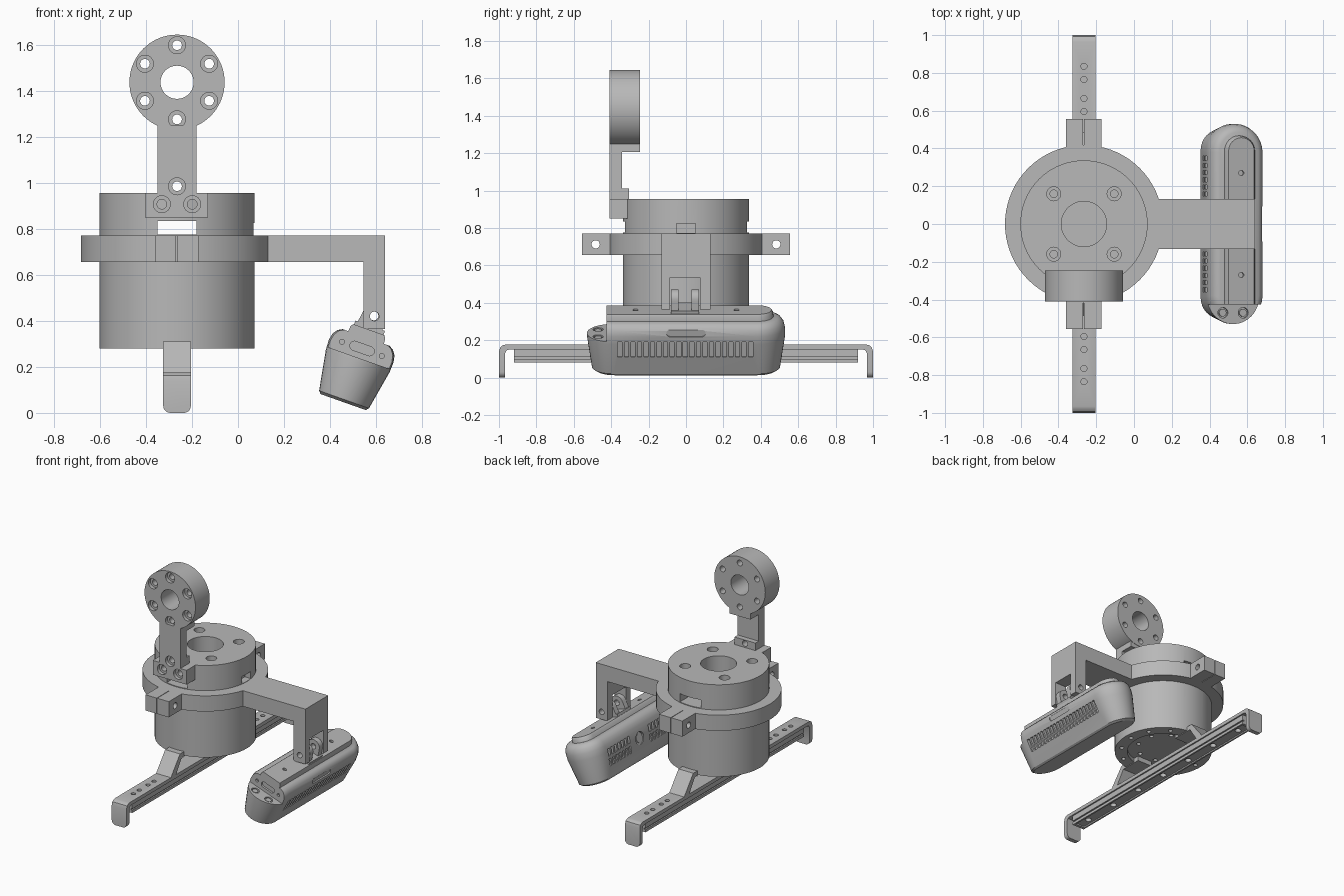
import bpy, bmesh, math
from mathutils import Matrix

if "Cube" in bpy.data.objects:
    bpy.data.objects.remove(bpy.data.objects["Cube"])

grey = bpy.data.materials.new("plain grey")
grey.use_nodes = True
grey.diffuse_color = (0.48, 0.48, 0.48, 1)
grey.node_tree.nodes["Principled BSDF"].inputs["Base Color"].default_value = grey.diffuse_color
PARTS = []
CX = -0.265  # axis of the main cylinder


# ---- 2D outlines ----
def circle(x, y, r, n=24):
    return [(x + r * math.cos(2 * math.pi * i / n), y + r * math.sin(2 * math.pi * i / n)) for i in range(n)]


def rect(x0, x1, y0, y1):
    return [(x0, y0), (x1, y0), (x1, y1), (x0, y1)]


def stadium(hw, hl, y=0, n=16):
    pts = []
    for sign in (1, -1):
        for i in range(n + 1):
            a = math.pi * i / n
            pts.append((sign * hw * math.cos(a), y + sign * (hl - hw + hw * math.sin(a))))
    return pts


# ---- solids: each is a list of 3D rings ----
def prism(axis, pts, a, b):
    place = {"x": lambda p, t: (t, p[0], p[1]),
             "y": lambda p, t: (p[0], t, p[1]),
             "z": lambda p, t: (p[0], p[1], t)}[axis]
    return [[place(p, t) for p in pts] for t in (a, b)]


def box(x0, x1, y0, y1, z0, z1):
    return prism("z", rect(x0, x1, y0, y1), z0, z1)


def mesh_object(name, solids):
    bm = bmesh.new()
    for rings in solids:
        vs = [[bm.verts.new(c) for c in ring] for ring in rings]
        for lo, hi in zip(vs, vs[1:]):
            for i in range(len(lo)):
                j = (i + 1) % len(lo)
                bm.faces.new((lo[i], lo[j], hi[j], hi[i]))
        bm.faces.new(vs[0][::-1])
        bm.faces.new(vs[-1])
    bmesh.ops.recalc_face_normals(bm, faces=bm.faces)
    me = bpy.data.meshes.new(name)
    bm.to_mesh(me)
    bm.free()
    ob = bpy.data.objects.new(name, me)
    bpy.context.collection.objects.link(ob)
    return ob


def part(name, solids, *cuts, matrix=None):
    """Make a part, carve each group of cutters out of it, then place it."""
    ob = mesh_object(name, solids)
    ob.data.materials.append(grey)
    bpy.context.view_layer.objects.active = ob
    for group in cuts:
        cutter = mesh_object("cutter", group)
        cutter.hide_render = True
        mod = ob.modifiers.new("cut", "BOOLEAN")
        mod.operation, mod.solver, mod.object = "DIFFERENCE", "EXACT", cutter
        bpy.ops.object.modifier_apply(modifier=mod.name)
        bpy.data.objects.remove(cutter)
    if matrix:
        ob.matrix_world = matrix
    PARTS.append(ob)
    return ob


def holes(axis, spots, r, a, b):
    return [prism(axis, circle(x, y, r), a, b) for x, y in spots]


def ring_spots(x, y, r, n, start=0):
    return circle(x, y, r, n) if not start else [
        (x + r * math.cos(start + 2 * math.pi * i / n), y + r * math.sin(start + 2 * math.pi * i / n))
        for i in range(n)]


# ---- main cylinder with bore, bolt holes, cross slot and recessed base ----
bolts = [(CX + sx * 0.16, sy * 0.16) for sx in (1, -1) for sy in (1, -1)]
part("main_cylinder", [prism("z", circle(CX, 0, 0.337, 72), 0.28, 0.955)],
     [prism("z", circle(CX, 0, 0.12, 48), 0.845, 1)] + holes("z", bolts, 0.037, 0.91, 1),
     holes("z", bolts, 0.02, 0.85, 1),
     [box(-0.35, -0.18, -0.5, 0.5, 0.775, 0.835)],
     [box(0.02, 0.2, -0.05, 0.05, 0.772, 0.825)],
     [prism("z", circle(CX, 0, 0.25, 48), 0.2, 0.31)],
     holes("z", ring_spots(CX, 0, 0.293, 12), 0.015, 0.2, 0.32),
     holes("z", ring_spots(CX, 0, 0.18, 8, 0.4), 0.015, 0.2, 0.34))

# ---- clamp collar with split lugs ----
part("clamp_collar", [prism("z", circle(CX, 0, 0.418, 72), 0.655, 0.77)],
     [prism("z", circle(CX, 0, 0.335, 72), 0.6, 0.8)])
for name, s in (("front_lug", -1), ("back_lug", 1)):
    part(name, [box(-0.36, -0.172, min(s * 0.38, s * 0.557), max(s * 0.38, s * 0.557), 0.655, 0.77)],
         holes("x", [(s * 0.483, 0.712)], 0.022, -0.5, 0),
         [box(-0.27, -0.266, min(s * 0.3, s * 0.6), max(s * 0.3, s * 0.6), 0.6, 0.8)])

# ---- side arm bent down into a fork ----
part("side_arm", [prism("y", [(0.11, 0.655), (0.545, 0.655), (0.545, 0.365), (0.64, 0.365),
                              (0.64, 0.77), (0.11, 0.77)], -0.132, 0.132)],
     [box(0.5, 0.7, -0.085, 0.075, 0.3, 0.535)],
     holes("y", [(0.593, 0.42)], 0.02, -0.3, 0.3))

# ---- upright post with bolted ring ----
RZ = 1.437
flange = ring_spots(CX, RZ, 0.161, 6, math.pi / 2)
part("post_ring", [prism("y", circle(CX, RZ, 0.207, 72), -0.41, -0.245)],
     [prism("y", circle(CX, RZ, 0.072, 48), -0.5, 0)] + holes("y", flange, 0.037, -0.5, -0.385),
     holes("y", flange, 0.021, -0.5, 0))
part("post_shoulder", [box(-0.35, -0.18, -0.342, -0.247, 1.205, 1.252)])
feet = [(CX, 0.985), (CX - 0.066, 0.907), (CX + 0.066, 0.907)]
part("post", [prism("y", [(-0.405, 0.85), (-0.13, 0.85), (-0.13, 0.955), (-0.18, 0.955),
                          (-0.18, 1.252), (-0.35, 1.252), (-0.35, 0.955), (-0.405, 0.955)], -0.41, -0.343)],
     holes("y", feet, 0.037, -0.5, -0.385),
     holes("y", feet, 0.021, -0.5, 0))
part("post_heel", [box(-0.405, -0.13, -0.343, -0.312, 0.85, 0.955),
                   box(-0.35, -0.18, -0.343, -0.305, 0.955, 1.01)],
     holes("y", feet, 0.021, -0.5, 0))

# ---- long gripper bar: rail, two bent fingers, two sloped brackets ----
part("gripper_rail", [box(CX - 0.05, CX + 0.05, -0.92, 0.92, 0.08, 0.15)],
     [box(CX + s * 0.05 - 0.01, CX + s * 0.05 + 0.01, -1, 1, 0.1, 0.11) for s in (1, -1)],
     [box(CX - 0.038, CX + 0.038, -0.9, 0.9, 0.05, 0.09)],
     holes("z", [(CX, i * 0.27) for i in range(-3, 4)], 0.022, 0.05, 0.13))
for name, s in (("front", -1), ("back", 1)):
    bend = [(0, 0.15), (0.945, 0.15), (0.96, 0.145), (0.967, 0.13), (0.967, 0), (1, 0),
            (1, 0.14), (0.993, 0.162), (0.98, 0.172), (0.965, 0.176), (0, 0.176)]
    finger = part(name + "_finger", [prism("x", [(s * y, z) for y, z in bend], CX - 0.06, CX + 0.06)],
                  holes("z", [(CX, s * y) for y in (0.595, 0.665, 0.765, 0.835)], 0.016, 0.14, 0.2))
    bm = bmesh.new()
    bm.from_mesh(finger.data)
    tips = [e for e in bm.edges if all(v.co.z < 0.01 for v in e.verts)
            and abs(e.verts[0].co.x - e.verts[1].co.x) < 0.001]
    bmesh.ops.bevel(bm, geom=tips, offset=0.03, segments=5, affect="EDGES", profile=0.5)
    bm.to_mesh(finger.data)
    bm.free()
    slope = [(0.49, 0.17), (0.38, 0.31), (0.2, 0.31), (0.2, 0.275), (0.36, 0.275), (0.43, 0.17)]
    part(name + "_bracket", [prism("x", [(s * y, z) for y, z in slope], CX - 0.06, CX + 0.06)])

# ---- tilted sensor: lofted shell, built upright then rotated ----
tilt = Matrix.Translation((0.457, 0, 0.047)) @ Matrix.Rotation(math.radians(19.5), 4, "Y")
step = [box(-0.3, 0.3, -0.7, -0.425, 0.203, 0.5)]


def loft(levels, y=0):
    return [[(px, py, z) for px, py in stadium(hw, hl, y)] for z, hw, hl in levels]


shell = loft([(0, 0.104, 0.485), (0.012, 0.115, 0.503), (0.19, 0.147, 0.53), (0.235, 0.149, 0.53),
              (0.265, 0.143, 0.523), (0.287, 0.128, 0.508), (0.298, 0.108, 0.488)])
right_vents = [box(0.125, 0.2, -0.015 + i * 0.035, 0.007 + i * 0.035, 0.115, 0.205) for i in range(-10, 11)]
left_vents = [box(-0.2, -0.123, s * y - 0.011, s * y + 0.011, z, z + 0.05)
              for s in (1, -1) for y in [0.12 + 0.038 * i for i in range(7)] for z in (0.085, 0.155)]
screws = [(-0.057, -0.47), (0.057, -0.47)]
part("sensor_shell", [shell], step, right_vents, left_vents,
     [prism("x", [(y, x + 0.252) for x, y in stadium(0.018, 0.105)], 0.14, 0.2)],
     [prism("x", circle(0, 0.15, 0.045), -0.2, -0.128)],
     [prism("y", [(y, x + 0.247) for x, y in stadium(0.02, 0.055)], -0.5, -0.41)],
     holes("y", [(-0.092, 0.245), (0.092, 0.245)], 0.011, -0.5, -0.41),
     holes("z", screws, 0.028, 0.19, 0.25), matrix=tilt)
part("sensor_screws", holes("z", screws, 0.02, 0.18, 0.2), matrix=tilt)
part("sensor_lens", holes("x", [(0, 0.15)], 0.03, -0.134, -0.12), matrix=tilt)
part("sensor_top_plate", [loft([(0.28, 0.084, 0.525), (0.322, 0.08, 0.52), (0.334, 0.072, 0.512)], -0.055)],
     step, holes("z", [(0, 0.27), (0, -0.27)], 0.014, 0.32, 0.4), matrix=tilt)

# ---- hinge between sensor and fork ----
part("hinge_base", [box(-0.068, 0.068, -0.08, 0.07, 0.325, 0.352)], matrix=tilt)
ear = [(0.05 * math.cos(math.pi * i / 12), 0.398 + 0.05 * math.sin(math.pi * i / 12)) for i in range(13)]
ear += [(-0.058, 0.345), (0.058, 0.345)]
for name, y in (("front_hinge_ear", -0.08), ("back_hinge_ear", 0.03)):
    part(name, [prism("y", ear, y, y + 0.04)], holes("y", [(0, 0.398)], 0.02, -0.2, 0.2), matrix=tilt)

# ---- smooth the round walls, keep edges crisp ----
bpy.ops.object.select_all(action="DESELECT")
for ob in PARTS:
    ob.select_set(True)
bpy.context.view_layer.objects.active = PARTS[0]
bpy.ops.object.shade_smooth_by_angle(angle=math.radians(30))
